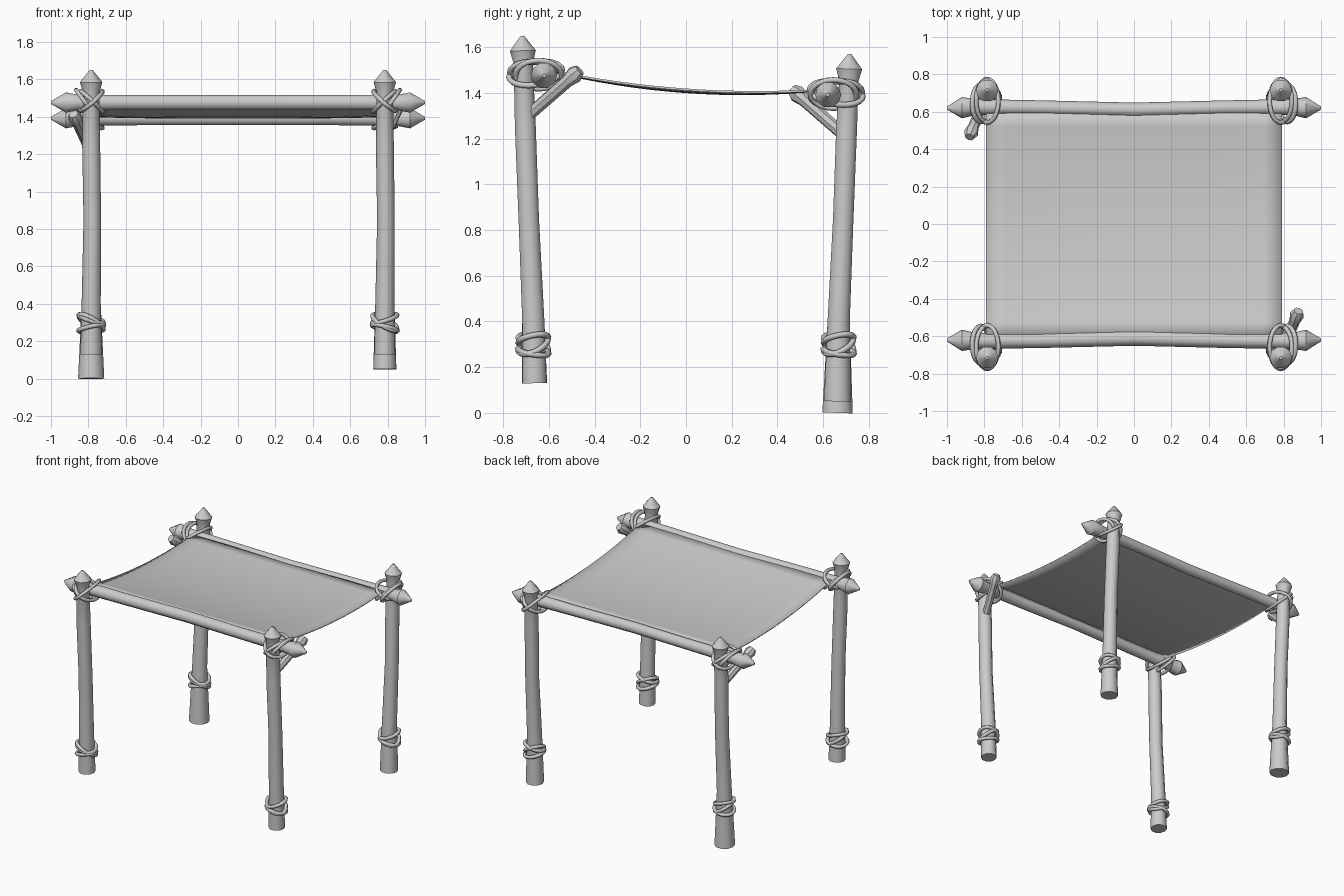
import bpy, bmesh
from math import sin, cos, pi, radians
from mathutils import Vector

if "Cube" in bpy.data.objects:
    bpy.data.objects.remove(bpy.data.objects["Cube"])


def finish(name, bm, angle=40):
    bmesh.ops.recalc_face_normals(bm, faces=bm.faces)
    me = bpy.data.meshes.new(name)
    bm.to_mesh(me)
    bm.free()
    ob = bpy.data.objects.new(name, me)
    bpy.context.collection.objects.link(ob)
    bpy.ops.object.select_all(action='DESELECT')
    ob.select_set(True)
    bpy.context.view_layer.objects.active = ob
    bpy.ops.object.shade_smooth_by_angle(angle=radians(angle))
    return ob


def loft(bm, rings, closed=False):
    """Skin a list of vertex rings with quads."""
    n = len(rings[0])
    pairs = list(zip(rings, rings[1:])) + ([(rings[-1], rings[0])] if closed else [])
    for a, b in pairs:
        for i in range(n):
            j = (i + 1) % n
            bm.faces.new((a[i], a[j], b[j], b[i]))
    if not closed:
        bm.faces.new(rings[0])
        bm.faces.new(rings[-1])


def pole(name, stations, sides=10):
    """Round wooden pole through (x, y, z, radius) stations."""
    bm = bmesh.new()
    rot = (Vector(stations[-1][:3]) - Vector(stations[0][:3])).to_track_quat('Z', 'Y')
    rings = []
    for x, y, z, r in stations:
        rings.append([bm.verts.new(Vector((x, y, z)) + rot @ Vector(
            (r * cos(2 * pi * i / sides), r * sin(2 * pi * i / sides), 0))) for i in range(sides)])
    loft(bm, rings)
    return finish(name, bm)


def rope(name, loops, r=0.013, seg=24, sides=6):
    """Closed oval rope loops, each (centre, half-axis u, half-axis v)."""
    bm = bmesh.new()
    for c, u, v in loops:
        c, u, v = Vector(c), Vector(u), Vector(v)
        nrm = u.cross(v).normalized()
        rings = []
        for k in range(seg):
            t = 2 * pi * k / seg
            tangent = (v * cos(t) - u * sin(t)).normalized()
            out = tangent.cross(nrm)
            p = c + u * cos(t) + v * sin(t)
            rings.append([bm.verts.new(p + r * (out * cos(a) + nrm * sin(a)))
                          for a in (2 * pi * i / sides for i in range(sides))])
        loft(bm, rings, closed=True)
    return finish(name, bm, 80)


# Legs with flared, pointed tops, plus their ropes
corners = [("front_left", -1, -1, 0.13, 0.058), ("front_right", 1, -1, 0.13, 0.056),
           ("back_left", -1, 1, 0.0, 0.070), ("back_right", 1, 1, 0.05, 0.062)]
for label, sx, sy, bottom, rb in corners:
    top = 1.65 if sy < 0 else 1.57
    x = 0.785 * sx
    pole(label + "_leg", [
        (x, 0.663 * sy, bottom, rb),
        (x, 0.668 * sy, 0.40, 0.051),
        (x + 0.006, 0.688 * sy, 0.85, 0.047),
        (x, 0.703 * sy, 1.25, 0.048),
        (x, 0.712 * sy, top - 0.12, 0.044),
        (x, 0.714 * sy, top - 0.065, 0.060),
        (x, 0.716 * sy, top, 0.008)])

    # Ankle binding
    y, z = 0.668 * sy, 0.30
    rope(label + "_ankle_rope", [
        ((x, y, z + 0.02), (0.066, 0, 0.02 * sx), (0, 0.066, 0.012)),
        ((x, y, z - 0.03), (0.068, 0, -0.015 * sx), (0, 0.068, -0.01)),
        ((x, y, z), (0.066, 0, -0.035), (0, 0.066, 0.025 * sx))])

    # Joint lashing around leg and beam
    zb = 1.48 if sy < 0 else 1.395
    rope(label + "_joint_rope", [
        ((x, 0.658 * sy, zb), (0.060, 0, 0.055 * sx), (0, 0.112 * sy, 0.01)),
        ((x, 0.658 * sy, zb + 0.005), (0.060, 0, -0.05 * sx), (0, 0.116 * sy, -0.015)),
        ((x + 0.035 * sx, 0.645 * sy, zb), (0.045, 0, 0.062 * sx), (0, 0.100 * sy, 0))])

# Cross beams with pointed ends
for label, sy, z, r in (("front", -1, 1.476, 0.041), ("back", 1, 1.392, 0.039)):
    half = [(1.0, 0.62, 0.008), (0.92, 0.622, 0.057), (0.85, 0.625, 0.043),
            (0.5, 0.622, r), (0.0, 0.610, r)]
    pts = [(-x, y * sy, z, q) for x, y, q in half] + [(x, y * sy, z, q) for x, y, q in half[-2::-1]]
    pole(label + "_beam", pts)

# Short diagonal braces on two opposite corners
for label, s, dz in (("front_right", 1, 0.0), ("back_left", -1, -0.085)):
    a, b = Vector((0.795 * s, -0.68 * s, 1.31 + dz)), Vector((0.88 * s, -0.465 * s, 1.50 + dz))
    pole(label + "_brace", [(*a.lerp(b, t), r) for t, r in
                            ((0, 0.027), (0.75, 0.029), (0.9, 0.039), (1.0, 0.026))], 8)

# Sagging cloth between the beams
bm = bmesh.new()
nx, ny = 16, 16
grid = []
for j in range(ny + 1):
    v = j / ny
    row = []
    for i in range(nx + 1):
        u = 2 * i / nx - 1
        sag = (0.165 + 0.04 * (1 - u ** 4)) * v * (1 - v)
        row.append(bm.verts.new((0.79 * u, -0.60 + 1.20 * v, 1.498 - 0.085 * v - sag)))
    grid.append(row)
for j in range(ny):
    for i in range(nx):
        bm.faces.new((grid[j][i], grid[j][i + 1], grid[j + 1][i + 1], grid[j + 1][i]))
cloth = finish("cloth_canopy", bm)
solid = cloth.modifiers.new("thickness", 'SOLIDIFY')
solid.thickness = 0.01
solid.offset = 0
